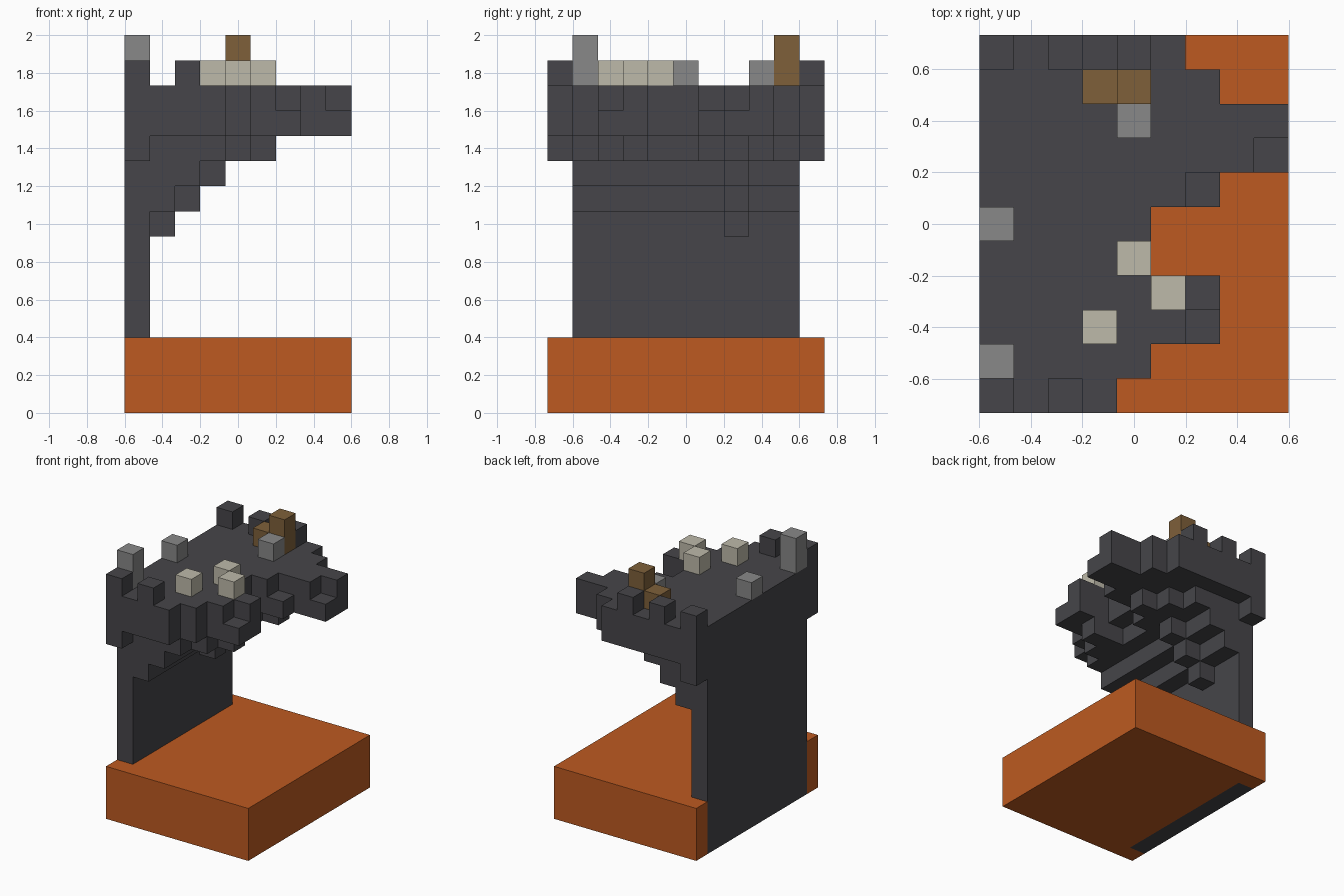
import bpy, bmesh
from math import radians
from mathutils import Vector

if "Cube" in bpy.data.objects:
    bpy.data.objects.remove(bpy.data.objects["Cube"])

U = 2 / 15                                   # edge of one block
ORIGIN = Vector((-4.5, -5.5, 0))             # grid corner, in blocks


def material(name, rgb):
    m = bpy.data.materials.new(name)
    m.use_nodes = True
    colour = (*rgb, 1)
    m.diffuse_color = colour
    bsdf = m.node_tree.nodes["Principled BSDF"]
    bsdf.inputs["Base Color"].default_value = colour
    bsdf.inputs["Roughness"].default_value = 0.9
    return m


LAVA = material("lava orange", (0.51, 0.102, 0.015))
ROCK = material("dark rock", (0.061, 0.060, 0.067))
GREY = material("stone grey", (0.246, 0.246, 0.246))
WOOD = material("wood brown", (0.209, 0.117, 0.042))
BONE = material("bone cream", (0.515, 0.491, 0.402))


def cells(xs, ys, zs):
    """Blocks in half-open index ranges."""
    return {(x, y, z) for x in range(*xs) for y in range(*ys) for z in range(*zs)}


def blocks(name, filled, mat):
    """Mesh the outer skin of a set of blocks."""
    bm = bmesh.new()
    for c in filled:
        for axis in range(3):
            for side in (-1, 1):
                n = Vector((0, 0, 0))
                n[axis] = side
                if tuple(int(a + b) for a, b in zip(c, n)) in filled:
                    continue
                a, b = Vector((0, 0, 0)), Vector((0, 0, 0))
                a[(axis + 1) % 3] = 0.5
                b[(axis + 2) % 3] = 0.5 * side
                mid = Vector(c) + Vector((0.5, 0.5, 0.5)) + n / 2 + ORIGIN
                corners = (mid - a - b, mid + a - b, mid + a + b, mid - a + b)
                bm.faces.new([bm.verts.new(p * U) for p in corners])
    bmesh.ops.remove_doubles(bm, verts=bm.verts, dist=0.001)
    bmesh.ops.dissolve_limit(bm, angle_limit=radians(1), verts=bm.verts, edges=bm.edges)
    mesh = bpy.data.meshes.new(name)
    bm.to_mesh(mesh)
    bm.free()
    mesh.materials.append(mat)
    ob = bpy.data.objects.new(name, mesh)
    bpy.context.collection.objects.link(ob)
    return ob


# Lava pool, notched at the side where the wall runs through it
wall = cells((0, 1), (1, 10), (0, 13))
blocks("lava_pool", cells((0, 9), (0, 11), (0, 3)) - wall, LAVA)

# Cliff wall and ragged overhanging ledge, two blocks thick
rock = set(wall)
for y, reach in enumerate((4, 5, 7, 7, 5, 5, 7, 9, 9, 7, 6)):
    rock |= cells((0, reach), (y, y + 1), (11, 13))
rock -= {(6, 2, 12), (6, 6, 12), (8, 7, 12)}   # chipped edge blocks

# Stepped supports under the ledge
for y, reach in enumerate((1, 4, 5, 6, 4, 4, 5, 6, 5, 4, 1)):
    rock |= cells((0, reach), (y, y + 1), (10, 11))
for step, z in enumerate((8, 9), start=2):
    rock |= cells((0, step), (1, 10), (z, z + 1))
rock |= {(z - 6, 7, z) for z in (7, 8, 9)}     # central rib

# Battlements on the two ends
rock |= {(x, 0, 13) for x in (0, 2)} | {(x, 10, 13) for x in (0, 2, 4)}
blocks("cliff_and_ledge", rock, ROCK)

# Loose items standing on the ledge
for name, x, y, height, mat in (
        ("tall_stone", 0, 1, 2, GREY), ("wall_stone", 0, 5, 1, GREY),
        ("ledge_stone", 4, 8, 1, GREY), ("bone_front", 3, 2, 1, BONE),
        ("bone_middle", 5, 3, 1, BONE), ("bone_rear", 4, 4, 1, BONE)):
    blocks(name, cells((x, x + 1), (y, y + 1), (13, 13 + height)), mat)
blocks("wooden_seat", {(3, 9, 13), (4, 9, 13), (4, 9, 14)}, WOOD)
